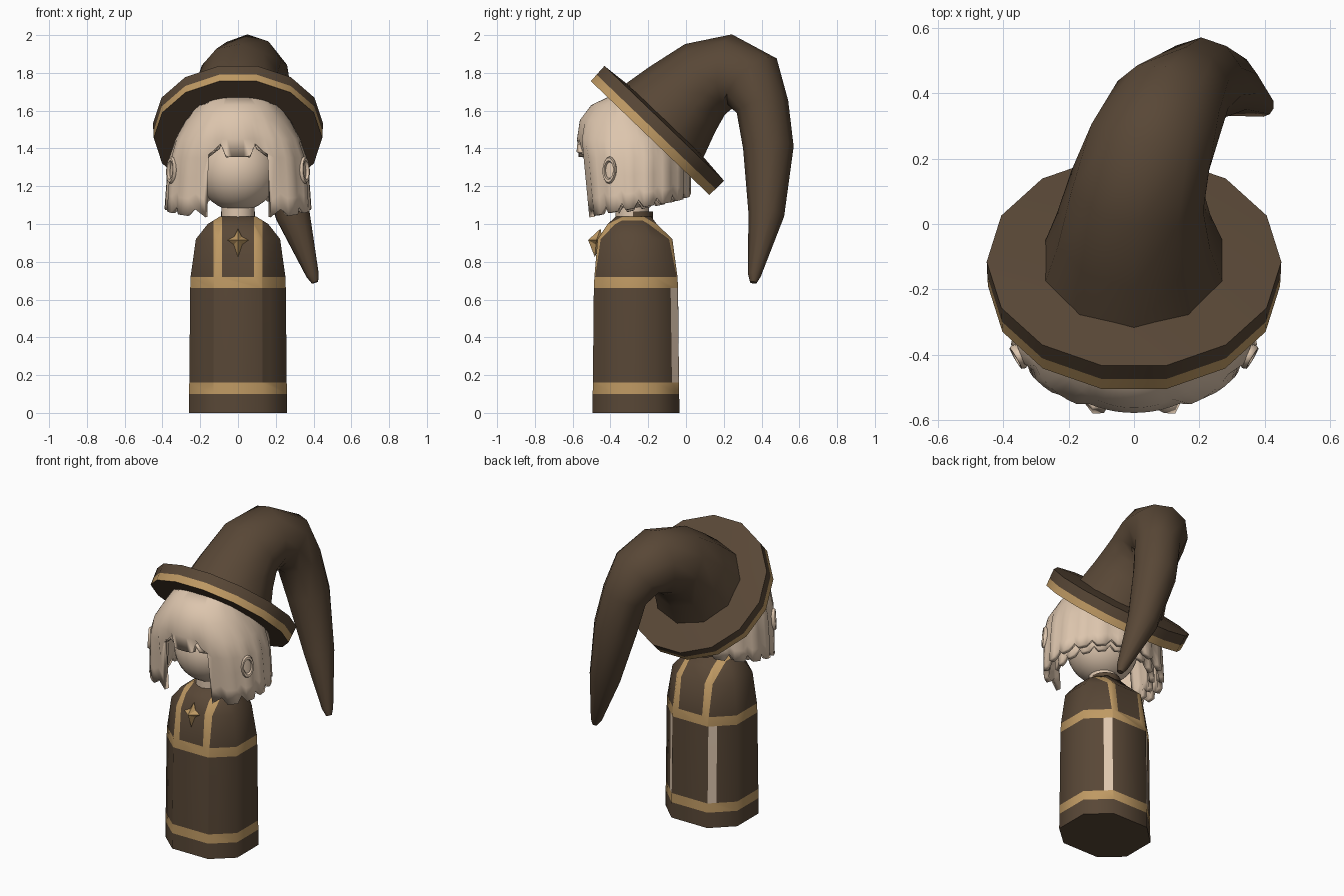
import bpy, bmesh, math
from mathutils import Vector, Matrix

if "Cube" in bpy.data.objects:
    bpy.data.objects.remove(bpy.data.objects["Cube"])


def material(name, rgb):
    m = bpy.data.materials.new(name)
    m.diffuse_color = (*rgb, 1)
    m.use_nodes = True
    m.node_tree.nodes["Principled BSDF"].inputs["Base Color"].default_value = m.diffuse_color
    return m


BROWN = material("dark brown cloth", (0.098, 0.063, 0.037))
GOLD = material("gold trim", (0.52, 0.32, 0.125))
PALE = material("pale cream", (0.72, 0.56, 0.42))


def finish(name, bm, mats, angle=None):
    bmesh.ops.recalc_face_normals(bm, faces=bm.faces)
    me = bpy.data.meshes.new(name)
    bm.to_mesh(me)
    bm.free()
    ob = bpy.data.objects.new(name, me)
    bpy.context.collection.objects.link(ob)
    for m in mats:
        me.materials.append(m)
    if angle:
        bpy.ops.object.select_all(action='DESELECT')
        ob.select_set(True)
        bpy.context.view_layer.objects.active = ob
        bpy.ops.object.shade_smooth_by_angle(angle=math.radians(angle))
    return ob


def loft(rings, caps=True):
    """Skin a list of closed rings with equal point counts."""
    bm = bmesh.new()
    vs = [[bm.verts.new(p) for p in r] for r in rings]
    n = len(vs[0])
    for a, b in zip(vs, vs[1:]):
        for i in range(n):
            j = (i + 1) % n
            bm.faces.new((a[i], a[j], b[j], b[i]))
    if caps:
        bm.faces.new(vs[0])
        bm.faces.new(vs[-1])
    return bm


# Robe: eight-sided loft of (z, half width, front y, back y)
levels = [(0, .26, -.495, -.035), (.10, .259, -.494, -.036), (.16, .258, -.493, -.037),
          (.66, .253, -.488, -.042), (.72, .251, -.485, -.045), (.92, .223, -.468, -.072),
          (1.0, .16, -.415, -.155), (1.04, .095, -.37, -.185)]
rings = []
for z, w, f, b in levels:
    y1, y2 = f + (b - f) * .25, f + (b - f) * .73
    half = [(w / 2, f), (w, y1), (w, y2), (w / 2, b)]
    rings.append([(x, y, z) for x, y in half] + [(-x, y, z) for x, y in reversed(half)])
bm = loft(rings)


def cut(x, lo, hi):
    faces = [f for f in bm.faces if lo < f.calc_center_median().z < hi]
    geom = faces + list({e for f in faces for e in f.edges}) + list({v for f in faces for v in f.verts})
    bmesh.ops.bisect_plane(bm, geom=geom, plane_co=(x, 0, 0), plane_no=(1, 0, 0))


for s in (-1, 1):
    for x in (.085, .13):
        cut(s * x, .72, 1.035)
    for x in (.13, .168):
        cut(s * x, .16, .66)
for f in bm.faces:
    c = f.calc_center_median()
    x = abs(c.x)
    if .1 < c.z < .16 or .66 < c.z < .72 or (.72 < c.z < 1.035 and .085 < x < .13):
        f.material_index = 1
    elif .16 < c.z < .66 and c.y > -.12 and .13 < x < .168:
        f.material_index = 2
finish("robe", bm, [BROWN, GOLD, PALE], 50)

# Star brooch: four-pointed pyramid, following the chest slope
outline = [(0, .06), (.02, .018), (.056, 0), (.022, -.024), (0, -.09),
           (-.022, -.024), (-.056, 0), (-.02, .018)]
bm = bmesh.new()
pts = [bm.verts.new((x, -.474 + (.35 if z > 0 else .1) * z, .915 + z)) for x, z in outline]
apex, back = bm.verts.new((0, -.518, .915)), bm.verts.new((0, -.44, .915))
for i in range(8):
    bm.faces.new((pts[i], pts[(i + 1) % 8], apex))
    bm.faces.new((pts[i], pts[(i + 1) % 8], back))
finish("star_brooch", bm, [GOLD])

# Neck, collar behind it, and head
for name, r, depth, y, z, mat in (("neck", .088, .16, -.285, 1.07, PALE),
                                  ("collar", .09, .06, -.265, 1.035, BROWN)):
    bm = bmesh.new()
    bmesh.ops.create_cone(bm, cap_ends=True, segments=16, radius1=r, radius2=r, depth=depth,
                          matrix=Matrix.Translation((0, y, z)))
    finish(name, bm, [mat], 40)
bm = bmesh.new()
bmesh.ops.create_uvsphere(bm, u_segments=28, v_segments=18, radius=.212,
                          matrix=Matrix.Translation((0, -.29, 1.28)))
finish("head", bm, [PALE], 60)

# Hair: shell around the head, hem height set per column, clipped under the hat
CY = -.275
profile = [(1.69, .2, .2), (1.67, .45, .47), (1.63, .58, .75), (1.55, .72, .95),
           (1.45, .86, 1.0), (1.35, .95, .97)]
bangs = [1.355, 1.355, 1.36, 1.425, 1.39, 1.37]
N = 72


def hem(k):
    k = min(k, N - k)
    if k < 6:
        return bangs[k]
    t = (k - 6) / 30
    return 1.035 + .12 * t + (.04 if k % 4 == 3 else 0)


def hair_shell(name, scale, first, lift):
    bm = bmesh.new()
    cols = []
    for k in range(N):
        a = 2 * math.pi * k / N
        low = hem(k) + lift
        m = min(k, N - k)
        col = []
        rows = [(max(z, low), fx, fy) for z, fx, fy in profile]
        if low < 1.3:
            rows += [(1.35 + (low - 1.35) * t, .96 + .05 * t, .97 - .11 * t)
                     for t in (.35, .7, 1)]
        else:
            rows += [(low, .96, .97)] * 3
        for i, (z, fx, fy) in enumerate(rows):
            if math.cos(a) < 0 and fy > .83:
                fy = 1
            r = scale * (1 - (.035 if m % 4 == 3 and i > 4 else 0))
            # side locks bulge forward of the plain oval
            if math.cos(a) > 0 and i > 3 and m > 5:
                r *= 1 + .07 * math.sin(2 * a) ** 2
            x = .385 * fx * math.sin(a) * r
            if m == 6 and i > 5:
                x *= 1 - .08 * (i - 5) / 1.5
            y = CY - .302 * fy * math.cos(a) * r
            z = min(z, 1.50 - .95 * (y + .19))
            col.append(bm.verts.new((x, y, z)))
        cols.append(col)
    for k in range(N):
        if first <= k < N - first or first == 0:
            a, b = cols[k], cols[(k + 1) % N]
            for i in range(len(a) - 1):
                bm.faces.new((a[i], b[i], b[i + 1], a[i + 1]))
    if first == 0:
        bm.faces.new([c[0] for c in cols])
    bmesh.ops.remove_doubles(bm, verts=bm.verts, dist=.0004)
    bmesh.ops.delete(bm, geom=[v for v in bm.verts if not v.link_faces], context='VERTS')
    ob = finish(name, bm, [PALE], 50)
    m = ob.modifiers.new("thickness", 'SOLIDIFY')
    m.thickness, m.offset = .03, -1
    return ob


hair_shell("hair", 1.0, 0, 0)
hair_shell("inner_back_hair", .84, 14, -.01)

# Oval hair loops at the sides
for s, side in ((-1, "left"), (1, "right")):
    bpy.ops.mesh.primitive_torus_add(major_radius=.05, minor_radius=.013,
                                     major_segments=16, minor_segments=6)
    ob = bpy.context.object
    ob.name = side + "_hair_loop"
    normal = Vector((s * .85, -.5, .05))
    ob.matrix_world = (Matrix.Translation((s * .352, -.405, 1.285))
                       @ normal.to_track_quat('Z', 'Y').to_matrix().to_4x4()
                       @ Matrix.Diagonal((.65, 1.15, 1, 1)))
    ob.data.materials.append(PALE)
    bpy.ops.object.shade_smooth_by_angle(angle=math.radians(60))

# Hat brim: tilted fourteen-sided disc with a gold lower rim
tilt = Matrix.Translation((0, -.19, 1.455)) @ Matrix.Rotation(-.765, 4, 'X')


def brim_ring(r, h):
    return [tilt @ Vector((r * math.sin(a), -r * math.cos(a), h))
            for a in ((k + .5) * math.tau / 14 for k in range(14))]


bm = loft([brim_ring(.446, 0), brim_ring(.448, .046), brim_ring(.45, .108), brim_ring(.26, .125)])
bm.faces.ensure_lookup_table()
for f in bm.faces[:14]:
    f.material_index = 1
finish("hat_brim", bm, [BROWN, GOLD], 30)

# Hat cone: drooping tapered tube along (x, y, z, radius)
path = [(0, -.115, 1.545, .285), (0, -.02, 1.66, .245), (.01, .10, 1.765, .215),
        (.05, .235, 1.802, .202), (.105, .35, 1.755, .178), (.16, .405, 1.62, .14),
        (.205, .436, 1.405, .134), (.29, .425, 1.05, .095), (.395, .362, .73, .035),
        (.408, .357, .69, .018)]
centres = [Vector(p[:3]) for p in path]
rings = []
for i, p in enumerate(path):
    t = (centres[min(i + 1, len(path) - 1)] - centres[max(i - 1, 0)]).normalized()
    if i == 0:
        t = Vector((0, .69, .72))
    s = (Vector((1, 0, 0)) - t * t.x).normalized()
    u = t.cross(s)
    rings.append([centres[i] + (s * math.cos(a) + u * math.sin(a)) * p[3]
                  for a in ((k + .5) * math.tau / 10 for k in range(10))])
finish("hat_cone", loft(rings), [BROWN], 48)
